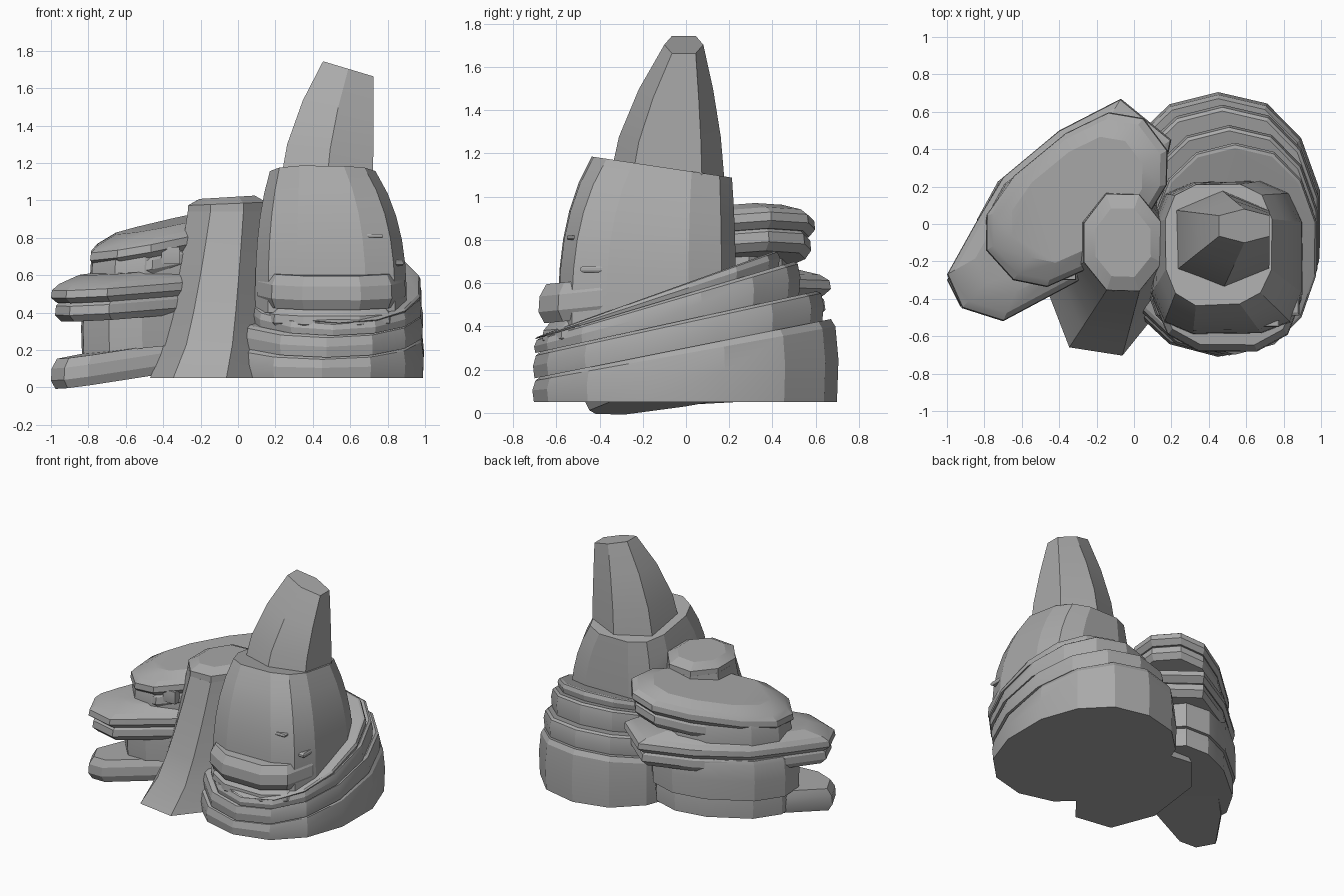
import bpy, bmesh, math, random

old = bpy.data.objects.get("Cube")
if old:
    bpy.data.objects.remove(old, do_unlink=True)

random.seed(4)
stone = bpy.data.materials.new("grey stone")
stone.use_nodes = True
grey = (0.4, 0.4, 0.4, 1)
stone.diffuse_color = grey
stone.node_tree.nodes["Principled BSDF"].inputs["Base Color"].default_value = grey


def loft(name, rings):
    """Closed solid through a list of rings with equal point counts."""
    bm = bmesh.new()
    loops = [[bm.verts.new(point) for point in ring] for ring in rings]
    for low, high in zip(loops, loops[1:]):
        for i in range(len(low)):
            bm.faces.new((low[i - 1], low[i], high[i], high[i - 1]))
    bm.faces.new(loops[0])
    bm.faces.new(loops[-1])
    bmesh.ops.recalc_face_normals(bm, faces=bm.faces)
    mesh = bpy.data.meshes.new(name)
    bm.to_mesh(mesh)
    bm.free()
    mesh.materials.append(stone)
    rock = bpy.data.objects.new(name, mesh)
    bpy.context.collection.objects.link(rock)
    bpy.ops.object.select_all(action="DESELECT")
    rock.select_set(True)
    bpy.context.view_layer.objects.active = rock
    bpy.ops.object.shade_smooth_by_angle(angle=math.radians(20))


def signed_power(value, power):
    return math.copysign(abs(value) ** power, value)


def oval(centre, radii, sides=12, turn=0, bluntness=1.0, rough=0.02):
    """Slightly uneven outline; higher bluntness makes squarer corners."""
    turn = math.radians(turn)
    outline = []
    for i in range(sides):
        angle = math.tau * (i + 0.5) / sides
        wobble = 1 + random.uniform(-rough, rough)
        along = radii[0] * wobble * signed_power(math.cos(angle), 1 / bluntness)
        across = radii[1] * wobble * signed_power(math.sin(angle), 1 / bluntness)
        outline.append((centre[0] + along * math.cos(turn) - across * math.sin(turn),
                        centre[1] + along * math.sin(turn) + across * math.cos(turn)))
    return outline


def scaled(outline, scale, anchor=None):
    """Outline grown or shrunk about an anchor, by default its middle."""
    anchor = anchor or [sum(axis) / len(outline) for axis in zip(*outline)]
    return [[a + (p - a) * scale for p, a in zip(point, anchor)] for point in outline]


def height(plane, point):
    """Height of a tilted plane given as (level, rise along x, rise along y)."""
    level, rise_x, rise_y = plane
    return level + rise_x * point[0] + rise_y * point[1]


def ring_between(outline, bottom, top, share):
    """Lift an outline to a share of the way between two tilted planes."""
    return [(p[0], p[1], (1 - share) * height(bottom, p) + share * height(top, p))
            for p in outline]


def stratum(name, outline, bottom, top, profile):
    """Rock layer between two planes; profile pairs a height share with a scale."""
    loft(name, [ring_between(scaled(outline, scale), bottom, top, share)
                for share, scale in profile])


def taper(name, low, high, bottom, top, ease, steps=5):
    """Rock whose outline changes from low to high on the way up."""
    rings = []
    for step in range(steps + 1):
        share = step / steps
        mix = share ** ease
        outline = [[a + (b - a) * mix for a, b in zip(p, q)] for p, q in zip(low, high)]
        rings.append(ring_between(outline, bottom, top, share))
    loft(name, rings)


def raised(plane, amount):
    return (plane[0] + amount, plane[1], plane[2])


# Edge shapes shared by the layers
bed_edge = [(0, 0.99), (0.5, 1), (0.9, 0.98), (1, 0.95)]
slab_edge = [(0, 0.94), (0.3, 1), (0.7, 0.99), (1, 0.92)]
crowned_edge = slab_edge + [(1.4, 0.72)]

# Broad tilted bowl at the foot, its beds stepping in towards the front
bowl = oval((0.45, 0), (0.56, 0.71), 14, bluntness=1.1, rough=0.01)
bed_names = ["lower_bed", "middle_bed", "upper_bed", "rear_bed"]
bed_planes = [(0.05, 0, 0), (0.3, 0, 0.2), (0.43, 0, 0.22), (0.55, 0, 0.3), (0.6, 0, 0.36)]
for name, scale, bottom, top in zip(bed_names, (1, 0.95, 0.87, 0.8),
                                    bed_planes, bed_planes[1:]):
    stratum(name, scaled(bowl, scale, (0.9, -0.65)), bottom, top, bed_edge)

# Rounded boulder with two lips around its front
lip = oval((0.5, -0.23), (0.41, 0.46), bluntness=1.4, rough=0.01)
stratum("lower_lip", scaled(lip, 0.96), (0.37, 0, 0.1), (0.48, 0, 0.1), slab_edge)
stratum("upper_lip", lip, (0.48, 0, 0.1), (0.66, 0, 0.1), slab_edge)
taper("boulder", oval((0.5, -0.18), (0.41, 0.42), bluntness=1.7),
      oval((0.45, -0.11), (0.29, 0.33), bluntness=1.5),
      (0.4, 0, 0), (1.12, 0, -0.15), ease=2.7, steps=6)

# Leaning spire on top of the boulder
taper("spire", oval((0.47, -0.09), (0.28, 0.27), 6, bluntness=1.4, rough=0),
      oval((0.59, -0.01), (0.15, 0.09), 6, bluntness=1.4, rough=0),
      (1.05, 0, 0), (1.88, -0.3, 0), ease=1.5, steps=3)

# Flared buttress topped by a low dome
dome = oval((-0.06, -0.1), (0.23, 0.28), 8, rough=0.02)
taper("buttress", oval((-0.13, -0.15), (0.34, 0.57), 8, -8, 1.1), dome,
      (0.05, 0, 0), (0.94, 0, 0), ease=0.65)
stratum("dome", dome, (0.9, 0, 0), (1.02, 0.06, 0), crowned_edge[:3] + [(1, 0.7)])

# Overhanging shelves fanning out to the side
low_plane = (0.14, 0.14, 0.04)
wide_plane = (0.52, 0.06, 0.04)
top_plane = (0.8, 0.18, 0.07)
low_shelf = [(-1, -0.3), (-0.93, -0.44), (-0.8, -0.47), (-0.35, -0.3), (-0.1, 0.2),
             (-0.3, 0.4), (-0.55, 0.25), (-0.8, 0)]
wide_shelf = [(-1, -0.27), (-0.92, -0.45), (-0.7, -0.52), (-0.25, -0.28), (0.1, 0),
              (0.2, 0.45), (-0.07, 0.67), (-0.4, 0.5), (-0.7, 0.25), (-0.85, 0)]
top_shelf = oval((-0.3, 0.13), (0.56, 0.33), 12, 40, 1.2)
core = oval((-0.38, 0.08), (0.52, 0.34), 12, 40, 1.2)
stratum("low_shelf", low_shelf, low_plane, raised(low_plane, 0.16), slab_edge)
stratum("lower_core", scaled(core, 0.95), (0.12, 0.1, 0), (0.3, 0.1, 0), bed_edge)
stratum("upper_core", core, (0.26, 0.1, 0), (0.55, 0.1, 0), bed_edge)
stratum("core_neck", scaled(core, 0.9), (0.5, 0.1, 0), (0.8, 0.1, 0), bed_edge)
for name, outline, plane in (("wide_shelf", wide_shelf, wide_plane),
                             ("top_shelf", top_shelf, top_plane)):
    stratum(name + "_underside", scaled(outline, 0.96),
            raised(plane, -0.1), raised(plane, 0.02), slab_edge)
    stratum(name, outline, plane, raised(plane, 0.1), crowned_edge)

# Loose stones and thin ledges in the cracks
for name, centre, radii, level, thick in (
        ("front_stone", (-0.36, -0.25), (0.06, 0.06), 0.66, 0.09),
        ("rear_stone", (-0.65, 0.15), (0.07, 0.07), 0.26, 0.11),
        ("side_ledge", (0.8, -0.28), (0.1, 0.25), 0.65, 0.03),
        ("front_ledge", (0.65, -0.5), (0.15, 0.06), 0.8, 0.02)):
    stratum(name, oval(centre, radii, 4, bluntness=2, rough=0),
            (level, 0, 0), (level + thick, 0, 0), slab_edge)
